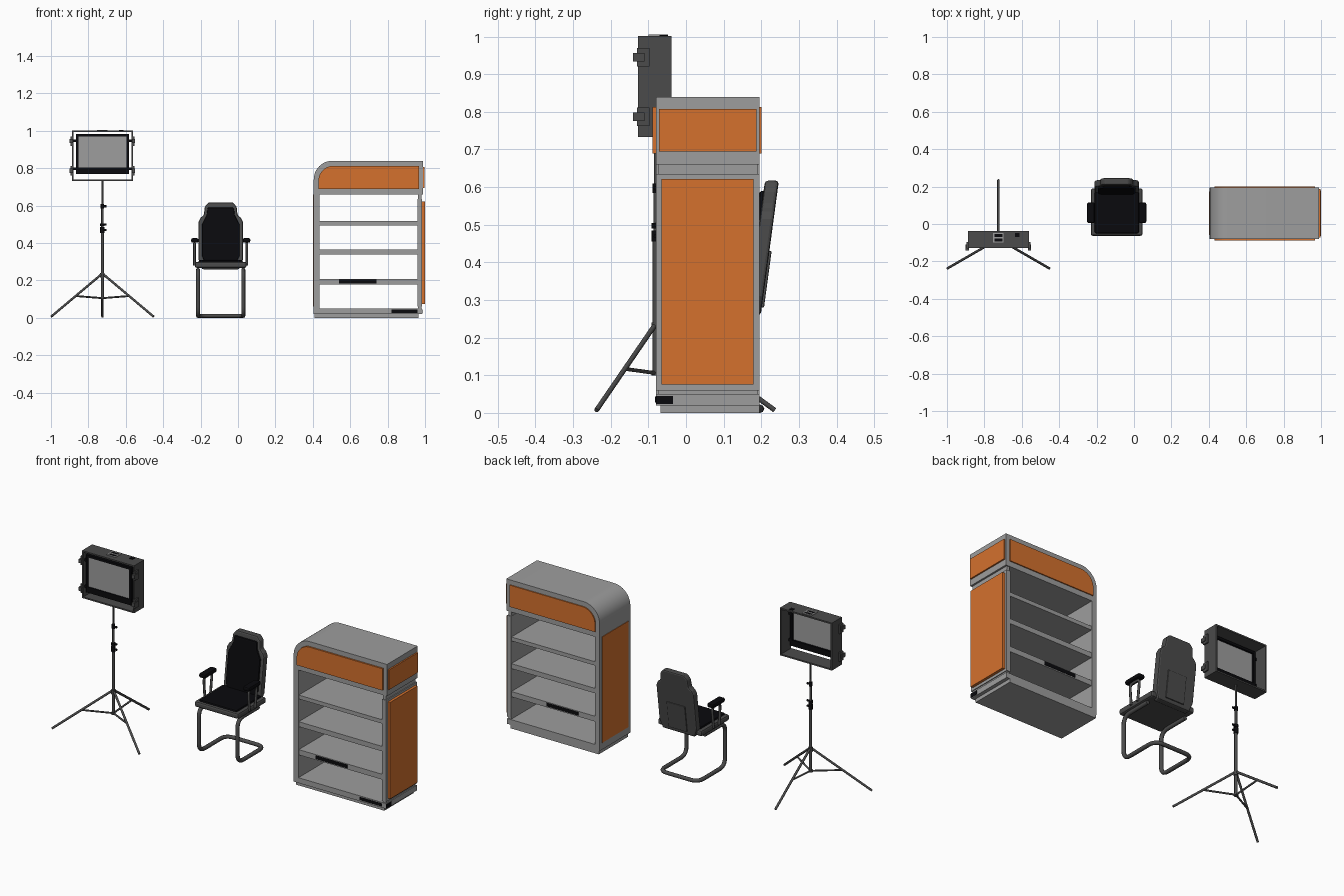
import bpy, bmesh, math
from mathutils import Vector

if "Cube" in bpy.data.objects:
    bpy.data.objects.remove(bpy.data.objects["Cube"])


def material(name, *rgb):
    m = bpy.data.materials.new(name)
    m.diffuse_color = (*rgb, 1)
    m.use_nodes = True
    m.node_tree.nodes["Principled BSDF"].inputs["Base Color"].default_value = m.diffuse_color
    return m


GREY = material("light grey", 0.34, 0.34, 0.34)
ORANGE = material("orange", 0.66, 0.165, 0.027)
DARK = material("dark grey", 0.07, 0.07, 0.07)
BLACK = material("black", 0.003, 0.003, 0.004)


def finish(name, bm, mat, bevel=0):
    bmesh.ops.recalc_face_normals(bm, faces=bm.faces)
    me = bpy.data.meshes.new(name)
    bm.to_mesh(me)
    bm.free()
    me.materials.append(mat)
    ob = bpy.data.objects.new(name, me)
    bpy.context.collection.objects.link(ob)
    if bevel:
        mod = ob.modifiers.new("bevel", "BEVEL")
        mod.width, mod.segments, mod.limit_method = bevel, 2, "ANGLE"
    return ob


def boxes(name, mat, *items, bevel=0):
    """One object of boxes, each given as x0, x1, y0, y1, z0, z1."""
    bm = bmesh.new()
    for x0, x1, y0, y1, z0, z1 in items:
        vs = bmesh.ops.create_cube(bm, size=1)["verts"]
        for v in vs:
            v.co = ((x0 + x1) / 2 + v.co.x * (x1 - x0), (y0 + y1) / 2 + v.co.y * (y1 - y0),
                    (z0 + z1) / 2 + v.co.z * (z1 - z0))
    return finish(name, bm, mat, bevel)


def ring(x0, x1, y0, y1, z0, z1, t):
    """Four boxes of a rectangular frame facing -y."""
    return [(x0, x0 + t, y0, y1, z0, z1), (x1 - t, x1, y0, y1, z0, z1),
            (x0 + t, x1 - t, y0, y1, z0, z0 + t), (x0 + t, x1 - t, y0, y1, z1 - t, z1)]


def prism(name, mat, outline, y0, y1, bevel=0, lean=0, pivot=0):
    """Front outline in x, z extruded along y, leaning back with height."""
    bm = bmesh.new()
    f = bm.faces.new([bm.verts.new((x, y0, z)) for x, z in outline])
    ext = bmesh.ops.extrude_face_region(bm, geom=[f])["geom"]
    for v in ext:
        if isinstance(v, bmesh.types.BMVert):
            v.co.y = y1
    for v in bm.verts:
        v.co.y += lean * (v.co.z - pivot)
    return finish(name, bm, mat, bevel)


def rounded(points, radius, steps=6):
    """Round the inner corners of an open path."""
    pts = [Vector(p) for p in points]
    out = [pts[0]]
    for a, b, c in zip(pts, pts[1:], pts[2:]):
        p, q = b + (a - b).normalized() * radius, b + (c - b).normalized() * radius
        for i in range(steps + 1):
            t = i / steps
            out.append(p * (1 - t) ** 2 + b * 2 * t * (1 - t) + q * t * t)
    return out + [pts[-1]]


def tube(name, mat, points, r, sides=2):
    cu = bpy.data.curves.new(name, "CURVE")
    cu.dimensions, cu.bevel_depth, cu.bevel_resolution, cu.use_fill_caps = "3D", r, sides, True
    sp = cu.splines.new("POLY")
    sp.points.add(len(points) - 1)
    for p, co in zip(sp.points, points):
        p.co = (*co, 1)
    cu.materials.append(mat)
    ob = bpy.data.objects.new(name, cu)
    bpy.context.collection.objects.link(ob)
    bpy.ops.object.select_all(action="DESELECT")
    ob.select_set(True)
    bpy.context.view_layer.objects.active = ob
    bpy.ops.object.convert(target="MESH")
    bpy.ops.object.shade_smooth_by_angle(angle=math.radians(50))
    return ob


def arch(x0, x1, z0, z1, r):
    """Rectangle with a rounded top left corner."""
    arc = [(x0 + r - r * math.cos(a), z1 - r + r * math.sin(a))
           for a in (math.pi / 2 * i / 12 for i in range(13))]
    return [(x0, z0)] + arc + [(x1, z1), (x1, z0)]


# --- Display shelf: header, walls, shelves, base ---
F, B = -0.08, 0.195
head = prism("shelf_header", GREY, arch(0.405, 0.99, 0.66, 0.84, 0.1), F, B)
head.select_set(True)
bpy.context.view_layer.objects.active = head
bpy.ops.object.shade_smooth_by_angle(angle=math.radians(30))
boxes("shelf_walls", GREY, (0.405, 0.435, F, B, 0.02, 0.66), (0.96, 0.985, F, B, 0.06, 0.635))
boxes("shelf_wall_joints", GREY, (0.962, 0.98, F + 0.005, B - 0.005, 0.635, 0.66),
      (0.962, 0.98, F + 0.005, B - 0.005, 0.045, 0.06))
boxes("shelf_boards", GREY, *[(0.435, 0.96, F + 0.003, B - 0.003, z, z + t)
                              for z, t in ((0.495, 0.022), (0.338, 0.028), (0.178, 0.03))])
boxes("shelf_base", GREY, (0.435, 0.985, F, B, 0.02, 0.05))
boxes("shelf_plinth", GREY, (0.41, 0.965, F + 0.012, B, 0, 0.02))

# orange panels on the header and the sides
for name, y in (("front_header_panel", F - 0.009), ("back_header_panel", B)):
    prism(name, ORANGE, arch(0.43, 0.967, 0.69, 0.813, 0.08), y, y + (0.009 if y < 0 else 0.006))
boxes("side_panels", ORANGE, (0.99, 0.998, -0.072, 0.188, 0.695, 0.808),
      (0.985, 1.0, -0.065, 0.18, 0.075, 0.622), (0.402, 0.405, -0.06, 0.175, 0.06, 0.66))

# dark vents on the shelf edges
boxes("shelf_vents", BLACK, (0.54, 0.74, F + 0.001, F + 0.003, 0.184, 0.204),
      (0.82, 0.96, F - 0.002, F, 0.027, 0.044), (0.985, 0.987, F, -0.035, 0.024, 0.045),
      (0.54, 0.74, B - 0.003, B - 0.001, 0.184, 0.204))

# --- Cantilever chair ---
CX = -0.0925
boxes("seat_frame", DARK, (CX - 0.138, CX + 0.138, -0.063, 0.19, 0.267, 0.3), bevel=0.01)
boxes("seat_cushion", BLACK, (CX - 0.118, CX + 0.118, -0.05, 0.175, 0.29, 0.31), bevel=0.008)


def mirrored(half):
    return [(CX + x, z) for x, z in half] + [(CX - x, z) for x, z in reversed(half)]


prism("backrest", DARK, mirrored([(0.1, 0.26), (0.118, 0.31), (0.118, 0.515), (0.108, 0.535),
      (0.09, 0.55), (0.085, 0.595), (0.065, 0.617)]), 0.163, 0.2, 0.008, 0.135, 0.27)
prism("backrest_cushion", BLACK, mirrored([(0.088, 0.305), (0.1, 0.33), (0.1, 0.5),
      (0.075, 0.55), (0.07, 0.59)]), 0.153, 0.17, 0.006, 0.135, 0.27)
prism("backrest_rear_plate", DARK, mirrored([(0.058, 0.28), (0.058, 0.43)]),
      0.198, 0.206, 0.003, 0.135, 0.27)
# bent tube base: floor loop open at the front, legs folding back under the seat
LX = 0.121
side = [(-LX, 0.14, 0.257), (-LX, -0.045, 0.257), (-LX, -0.045, 0.011), (-LX, 0.197, 0.011)]
loop = side + [(-x, y, z) for x, y, z in reversed(side)]
tube("chair_base", DARK, [p + Vector((CX, 0, 0)) for p in rounded(loop, 0.05)], 0.011)
for s, word in ((-1, "left"), (1, "right")):
    x = CX + s * 0.14
    tube(word + "_armrest_support", DARK, rounded([(x, 0.035, 0.28), (x, 0.025, 0.4),
         (x, 0.1, 0.4), (x, 0.085, 0.28)], 0.025), 0.007)
    xa = CX + s * 0.138
    boxes(word + "_armrest_pad", BLACK, (xa - 0.02, xa + 0.02, 0.005, 0.115, 0.402, 0.426), bevel=0.008)

# --- Tripod stand ---
SX, SY = -0.725, -0.08


def rod(name, z0, z1, r, mat=DARK):
    tube(name, mat, [(SX, SY, z0), (SX, SY, z1)], r)


rod("lower_pole", 0.1, 0.48, 0.0085)
rod("middle_pole", 0.48, 0.6, 0.0065)
rod("upper_pole", 0.6, 0.735, 0.005)
for i, (z, h) in enumerate(((0.215, 0.025), (0.1, 0.012), (0.455, 0.03), (0.49, 0.015), (0.585, 0.025))):
    rod(f"pole_collar_{i}", z, z + h, 0.012 if i < 4 else 0.009, DARK if i < 2 else BLACK)
for i, z in enumerate((0.47, 0.5, 0.597)):
    tube(f"clamp_knob_{i}", BLACK, [(SX, SY, z), (SX + 0.022, SY, z)], 0.006)
for i in range(3):
    a = math.radians(90 + 120 * i)
    d = Vector((math.cos(a), math.sin(a), 0))
    hub = Vector((SX, SY, 0))
    up = Vector((0, 0, 1))
    tube(f"tripod_leg_{i}", DARK, [hub + d * 0.01 + up * 0.23, hub + d * 0.316 + up * 0.007], 0.0065)
    tube(f"tripod_brace_{i}", DARK, [hub + d * 0.005 + up * 0.106, hub + d * 0.165 + up * 0.117], 0.005)

# --- Monitor in an open housing ---
boxes("monitor_housing", DARK, *ring(-0.888, -0.562, -0.128, -0.038, 0.733, 1.002, 0.008))
boxes("monitor_bezel", BLACK, *ring(-0.867, -0.583, -0.124, -0.1, 0.77, 0.983, 0.013),
      (-0.867, -0.583, -0.124, -0.1, 0.77, 0.803))
boxes("screen", GREY, (-0.856, -0.594, -0.119, -0.111, 0.8, 0.972))
boxes("screen_mounts", BLACK, *[(x, x + 0.016, -0.118, -0.105, z, z + 0.015)
                               for x in (-0.882, -0.584) for z in (0.79, 0.94)])
# latches on both sides, handle and button on top
for s, word in ((-1, "left"), (1, "right")):
    x = SX + s * 0.166
    for z in (0.945, 0.787):
        boxes(word + "_side_latch", DARK, (x - 0.005, x + 0.005, -0.13, -0.097, z - 0.025, z + 0.025),
              (x - 0.009, x + 0.009, -0.141, -0.11, z - 0.011, z + 0.011))
boxes("top_handle", GREY, *[(SX + a, SX + b, c, d, 1.0, 1.005) for a, b, c, d in
      ((-0.028, -0.022, -0.1, -0.048), (0.022, 0.028, -0.1, -0.048),
       (-0.022, 0.022, -0.1, -0.094), (-0.022, 0.022, -0.054, -0.048), (-0.022, 0.022, -0.078, -0.07))])
boxes("top_handle_recess", BLACK, (SX - 0.022, SX + 0.022, -0.094, -0.054, 1.0, 1.003))
boxes("top_button", BLACK, (-0.635, -0.612, -0.07, -0.048, 1.0, 1.004))
